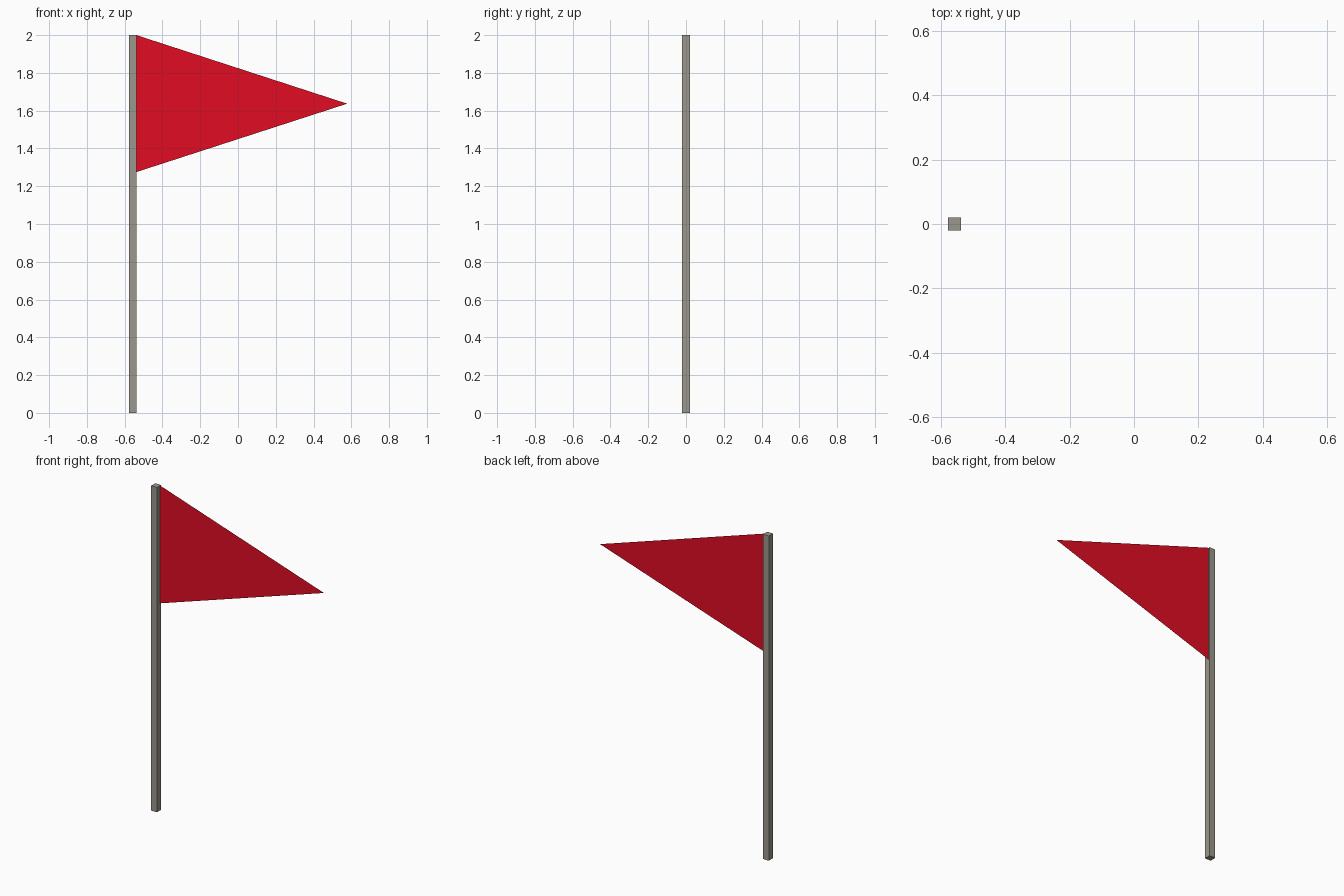
import bpy

if "Cube" in bpy.data.objects:
    bpy.data.objects.remove(bpy.data.objects["Cube"])

X_LEFT, X_POLE, X_TIP = -0.578, -0.538, 0.578
HALF_Y = 0.02


def add_mesh(name, verts, faces):
    mesh = bpy.data.meshes.new(name)
    mesh.from_pydata(verts, [], faces)
    mesh.update()
    obj = bpy.data.objects.new(name, mesh)
    bpy.context.collection.objects.link(obj)
    return obj


# Square pole
bpy.ops.mesh.primitive_cube_add(size=1, location=((X_LEFT + X_POLE) / 2, 0, 1))
pole = bpy.context.object
pole.name = "pole"
pole.scale = (X_POLE - X_LEFT, 2 * HALF_Y, 2)
bpy.ops.object.transform_apply(location=False, rotation=False, scale=True)
grey = bpy.data.materials.new("pole_grey")
grey.diffuse_color = (0.33, 0.31, 0.27, 1)
grey.use_nodes = True
grey.node_tree.nodes["Principled BSDF"].inputs["Base Color"].default_value = grey.diffuse_color
pole.data.materials.append(grey)

# Paper-thin triangular pennant, set slightly behind the pole's centre
FLAG_Y = 0.011
pennant = add_mesh(
    "pennant",
    [(X_POLE, FLAG_Y, 1.275), (X_TIP, FLAG_Y, 1.637), (X_POLE, FLAG_Y, 2.0)],
    [(0, 1, 2)],
)
red = bpy.data.materials.new("pennant_red")
red.diffuse_color = (0.75, 0.004, 0.017, 1)
red.use_nodes = True
red.node_tree.nodes["Principled BSDF"].inputs["Base Color"].default_value = red.diffuse_color
pennant.data.materials.append(red)
